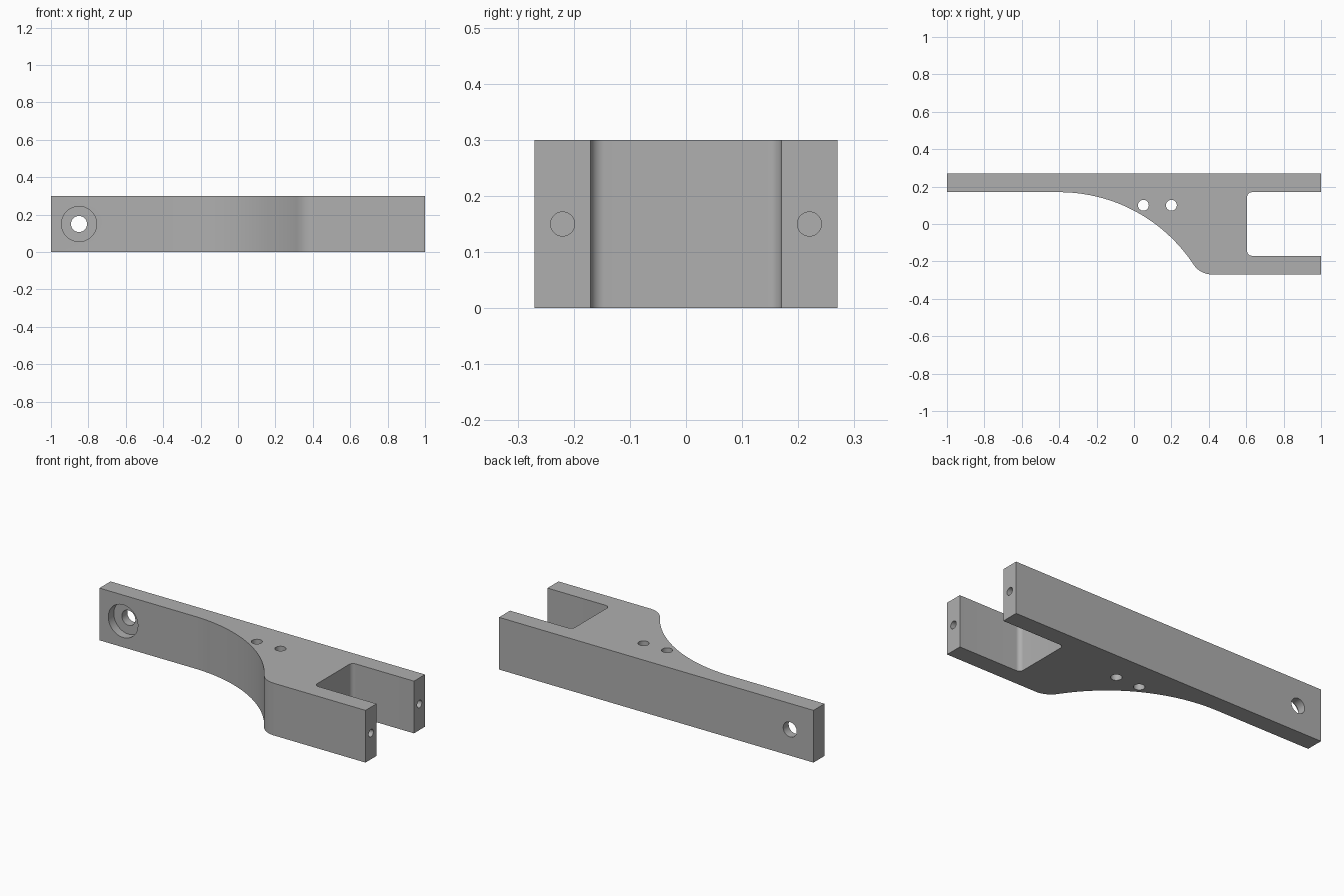
import bpy, bmesh
from math import sin, cos, pi, radians, sqrt, atan2
from mathutils import Vector

cube = bpy.data.objects.get("Cube")
if cube:
    bpy.data.objects.remove(cube, do_unlink=True)

HEIGHT, HALF_W, INNER = 0.30, 0.27, 0.17
MID = HEIGHT / 2

metal = bpy.data.materials.new("plain grey")
metal.use_nodes = True
grey = (0.43, 0.43, 0.43, 1)
metal.diffuse_color = grey
metal.node_tree.nodes["Principled BSDF"].inputs["Base Color"].default_value = grey


def arc(cx, cy, r, start, end, steps):
    """Points along an arc, angles in radians."""
    return [(cx + r * cos(start + (end - start) * i / steps),
             cy + r * sin(start + (end - start) * i / steps))
            for i in range(steps + 1)]


def extrude_profile(name, points):
    """Closed outline in the ground plane raised to the bracket height."""
    bm = bmesh.new()
    face = bm.faces.new([bm.verts.new((x, y, 0)) for x, y in points])
    raised = bmesh.ops.extrude_face_region(bm, geom=[face])["geom"]
    top = [v for v in raised if isinstance(v, bmesh.types.BMVert)]
    bmesh.ops.translate(bm, verts=top, vec=(0, 0, HEIGHT))
    bmesh.ops.recalc_face_normals(bm, faces=bm.faces)
    mesh = bpy.data.meshes.new(name)
    bm.to_mesh(mesh)
    bm.free()
    mesh.materials.append(metal)
    obj = bpy.data.objects.new(name, mesh)
    bpy.context.collection.objects.link(obj)
    return obj


def drill(target, start, end, radius):
    """Cut a round hole running between two points."""
    start, end = Vector(start), Vector(end)
    axis = end - start
    bpy.ops.mesh.primitive_cylinder_add(
        vertices=48, radius=radius, depth=axis.length,
        location=(start + end) / 2,
        rotation=axis.to_track_quat("Z", "Y").to_euler())
    cutter = bpy.context.object
    cutter.name = "hole_cutter"
    cutter.hide_render = True
    cutter.data.materials.append(metal)
    cut = target.modifiers.new("hole", "BOOLEAN")
    cut.operation, cut.solver, cut.object = "DIFFERENCE", "EXACT", cutter
    bpy.context.view_layer.objects.active = target
    bpy.ops.object.modifier_apply(modifier=cut.name)
    bpy.data.objects.remove(cutter, do_unlink=True)


# Sweeping front curve blending into a rounded corner
big_r, corner_r = 0.86, 0.12
big_x, big_y = -0.40, INNER - big_r
corner_y = -HALF_W + corner_r
rise = corner_y - big_y
run = sqrt((big_r + corner_r) ** 2 - rise ** 2)
meet = atan2(rise, run)

# Fork slot with rounded inner corners
slot_x, slot_r = 0.605, 0.025
sx, sy = slot_x + slot_r, INNER - slot_r

outline = [(-1, HALF_W), (-1, INNER)]
outline += arc(big_x, big_y, big_r, pi / 2, meet, 48)
outline += arc(big_x + run, corner_y, corner_r, meet + pi, 1.5 * pi, 16)[1:]
outline += [(1, -HALF_W), (1, -INNER)]
outline += arc(sx, -sy, slot_r, 1.5 * pi, pi, 8)
outline += arc(sx, sy, slot_r, pi, pi / 2, 8)
outline += [(1, INNER), (1, HALF_W)]
bracket = extrude_profile("forked_bracket", outline)

# Vertical through holes in the web
for x in (0.05, 0.20):
    drill(bracket, (x, 0.10, -0.1), (x, 0.10, HEIGHT + 0.1), 0.029)

# Counterbored hole at the end of the long arm
drill(bracket, (-0.85, 0.0, MID), (-0.85, 0.22, MID), 0.094)
drill(bracket, (-0.85, 0.1, MID), (-0.85, 0.4, MID), 0.043)

# Blind holes in the fork tips
for y in (-0.22, 0.22):
    drill(bracket, (0.80, y, MID), (1.1, y, MID), 0.0215)

bpy.ops.object.select_all(action="DESELECT")
bracket.select_set(True)
bpy.context.view_layer.objects.active = bracket
bpy.ops.object.shade_smooth_by_angle(angle=radians(30))
